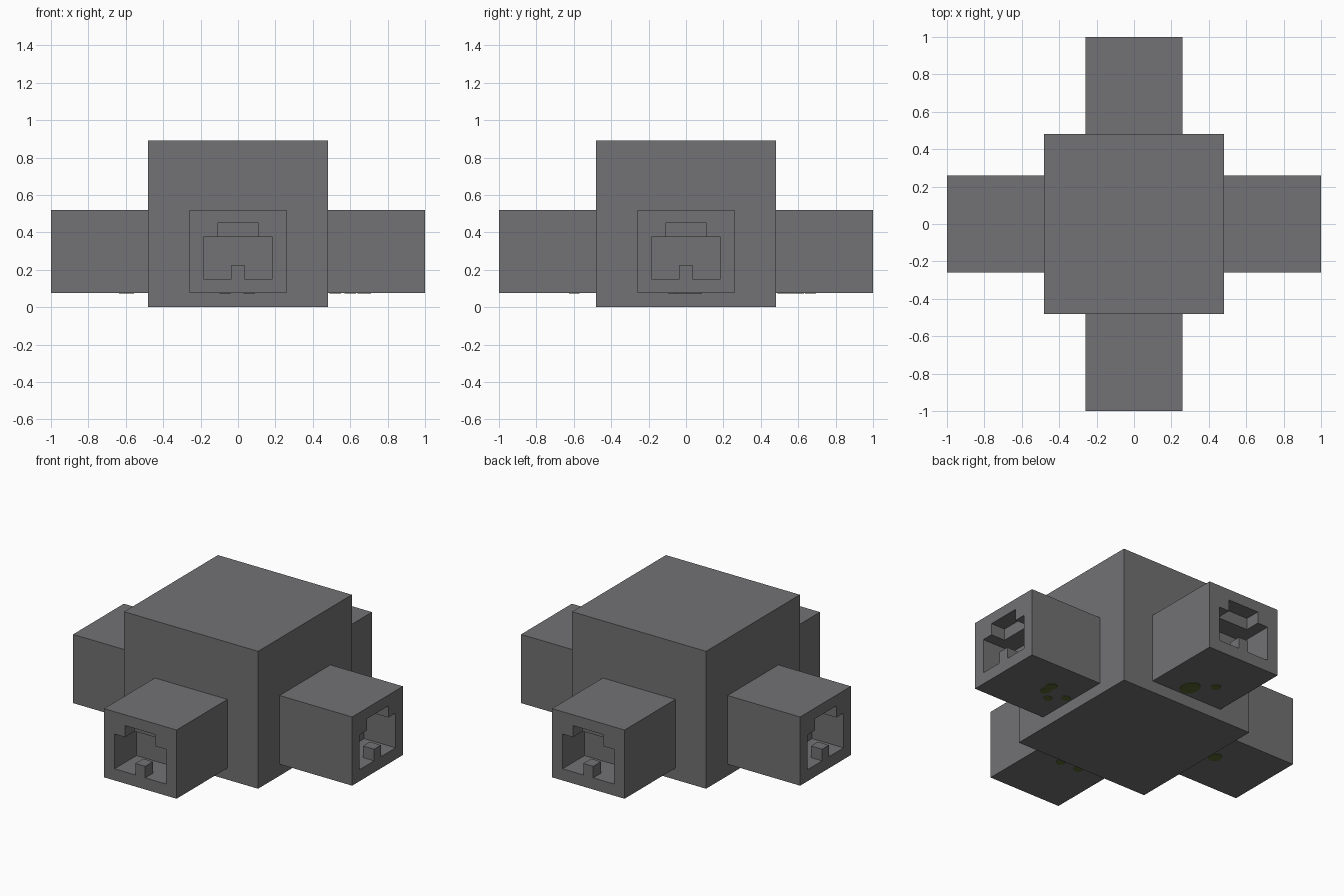
import bpy
import math
from mathutils import Matrix

if "Cube" in bpy.data.objects:
    bpy.data.objects.remove(bpy.data.objects["Cube"], do_unlink=True)


def material(name, rgb):
    m = bpy.data.materials.new(name)
    m.use_nodes = True
    m.diffuse_color = (*rgb, 1)
    m.node_tree.nodes["Principled BSDF"].inputs["Base Color"].default_value = (*rgb, 1)
    return m


grey = material("dark_grey", (0.17, 0.165, 0.172))
olive = material("olive_green", (0.09, 0.13, 0.03))


def box(name, lo, hi, mat=grey):
    """Axis-aligned box between two corners."""
    bpy.ops.mesh.primitive_cube_add(size=1)
    ob = bpy.context.object
    ob.name = name
    size = [b - a for a, b in zip(lo, hi)]
    mid = [(a + b) / 2 for a, b in zip(lo, hi)]
    ob.data.transform(Matrix.Translation(mid) @ Matrix.Diagonal((*size, 1)))
    ob.data.materials.append(mat)
    return ob


def carve(ob, cutter):
    """Subtract the cutter, then remove it."""
    cutter.hide_render = True
    mod = ob.modifiers.new("carve", "BOOLEAN")
    mod.operation = "DIFFERENCE"
    mod.solver = "EXACT"
    mod.object = cutter
    bpy.ops.object.select_all(action="DESELECT")
    bpy.context.view_layer.objects.active = ob
    ob.select_set(True)
    bpy.ops.object.modifier_apply(modifier=mod.name)
    bpy.data.objects.remove(cutter, do_unlink=True)


# Central block
box("central_block", (-0.48, -0.48, 0), (0.48, 0.48, 0.89))

# Four socket arms, modelled facing the front and turned around the block
for i, side in enumerate(("front", "right", "back", "left")):
    turn = Matrix.Rotation(i * math.pi / 2, 4, "Z")
    arm = box(side + "_socket", (-0.26, -1, 0.075), (0.26, -0.45, 0.52))
    # Socket opening and its shallower latch slot
    carve(arm, box("opening_cutter", (-0.185, -1.1, 0.15), (0.185, -0.775, 0.375)))
    carve(arm, box("slot_cutter", (-0.11, -1.1, 0.3), (0.11, -0.9, 0.45)))
    # Small key tab on the socket floor
    tab = box(side + "_key_tab", (-0.035, -1, 0.145), (0.035, -0.92, 0.225))
    for ob in (arm, tab):
        ob.data.transform(turn)

# Thin olive patches under the arms: x, y, half width, half depth
patches = [
    (0.60, -0.07, 0.03, 0.025), (0.52, 0, 0.03, 0.025),
    (0.675, 0.05, 0.035, 0.035), (0.67, -0.005, 0.03, 0.04),
    (0.04, 0.56, 0.055, 0.07), (-0.07, 0.665, 0.03, 0.03),
    (0.06, -0.6, 0.03, 0.025), (-0.07, -0.595, 0.03, 0.025),
    (-0.595, 0.03, 0.04, 0.045),
]
for x, y, rx, ry in patches:
    bpy.ops.mesh.primitive_cylinder_add(vertices=16, radius=1, depth=0.004)
    spot = bpy.context.object
    spot.name = "underside_patch"
    spot.data.transform(Matrix.Translation((x, y, 0.074)) @ Matrix.Diagonal((rx, ry, 1, 1)))
    spot.data.materials.append(olive)
